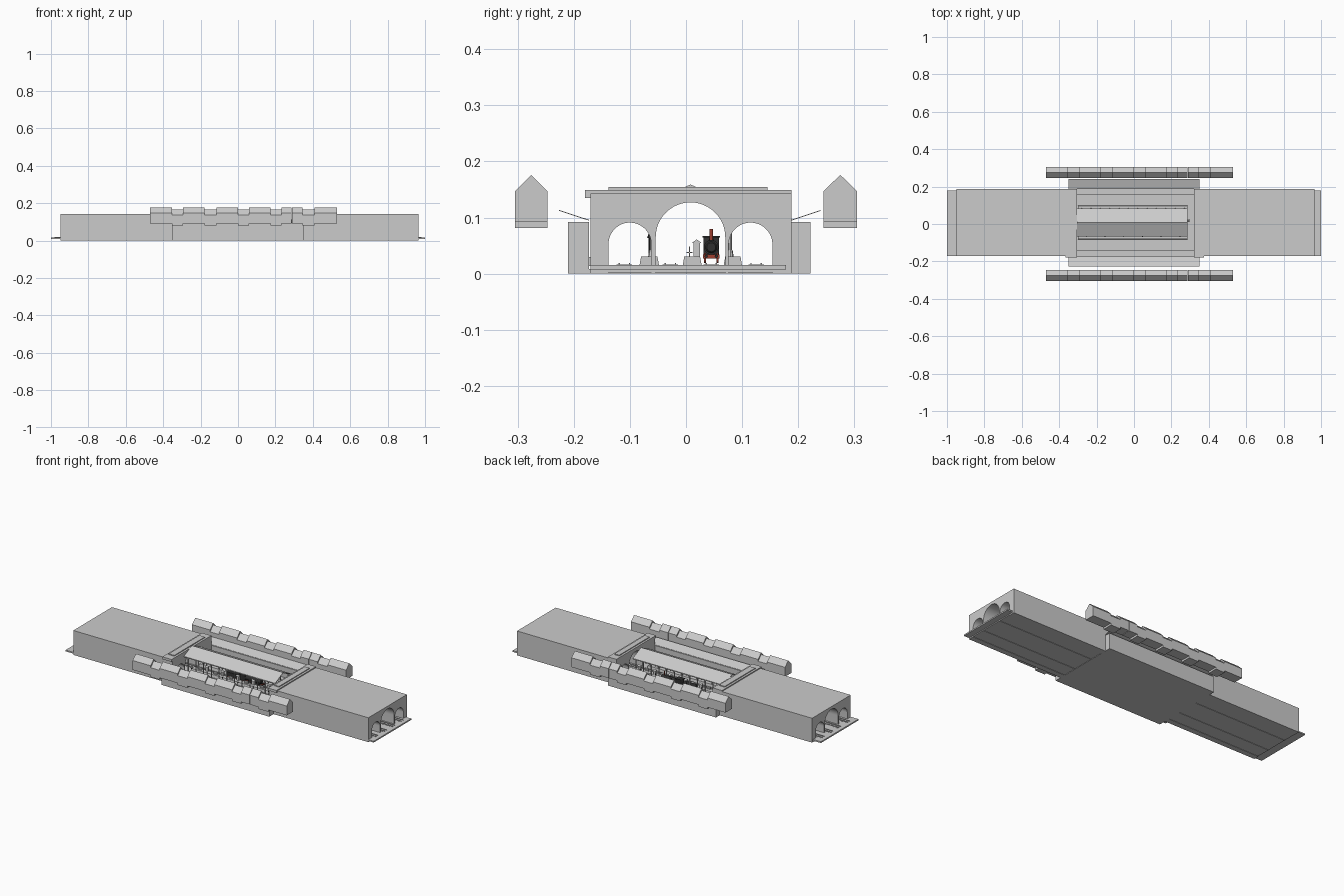
import bpy, bmesh, math
from mathutils import Matrix

if "Cube" in bpy.data.objects:
    bpy.data.objects.remove(bpy.data.objects["Cube"])

MID = 0.008  # station axis in y


def material(name, rgb):
    m = bpy.data.materials.new(name)
    m.diffuse_color = (*rgb, 1)
    m.use_nodes = True
    m.node_tree.nodes["Principled BSDF"].inputs["Base Color"].default_value = m.diffuse_color
    return m


BLACK = material("black_iron", (0.03, 0.03, 0.03))
RED = material("red_paint", (0.35, 0.05, 0.03))


def finish(name, bm, mat=None):
    bmesh.ops.recalc_face_normals(bm, faces=bm.faces)
    me = bpy.data.meshes.new(name)
    bm.to_mesh(me)
    bm.free()
    ob = bpy.data.objects.new(name, me)
    bpy.context.collection.objects.link(ob)
    if mat:
        me.materials.append(mat)
    return ob


def prism(name, profile, x0, x1, mat=None):
    """Extrude a (y, z) outline along x."""
    bm = bmesh.new()
    f = bm.faces.new([bm.verts.new((x0, y, z)) for y, z in profile])
    ext = bmesh.ops.extrude_face_region(bm, geom=[f])
    vs = [v for v in ext["geom"] if isinstance(v, bmesh.types.BMVert)]
    bmesh.ops.translate(bm, verts=vs, vec=(x1 - x0, 0, 0))
    return finish(name, bm, mat)


def box(name, x0, x1, y0, y1, z0, z1, mat=None):
    return prism(name, [(y0, z0), (y1, z0), (y1, z1), (y0, z1)], x0, x1, mat)


def cyl(name, loc, r1, r2, depth, axis="Z", n=12, mat=None):
    bm = bmesh.new()
    rot = {"Z": Matrix(), "X": Matrix.Rotation(math.pi / 2, 4, "Y"),
           "Y": Matrix.Rotation(math.pi / 2, 4, "X")}[axis]
    bmesh.ops.create_cone(bm, cap_ends=True, segments=n, radius1=r1, radius2=r2,
                          depth=depth, matrix=Matrix.Translation(loc) @ rot)
    return finish(name, bm, mat)


def arch(yc, r, spring, n=24):
    pts = [(yc - r * math.cos(math.pi * i / n), spring + r * math.sin(math.pi * i / n))
           for i in range(n + 1)]
    return [(yc - r, 0)] + pts + [(yc + r, 0)]


# tunnels with three barrel vaults
comb = [(-0.17, 0)] + arch(-0.1, 0.038, 0.053) + arch(MID, 0.062, 0.065) \
    + arch(0.115, 0.039, 0.052) + [(0.188, 0), (0.188, 0.143), (-0.17, 0.143)]
prism("tunnel_left", comb, -0.95, -0.305)
prism("tunnel_right", comb, 0.32, 0.965)

# ground slabs
box("ground_plate", -1, 1, -0.17, 0.178, 0.007, 0.015)
box("tunnel_foundation", -0.95, 0.965, -0.17, 0.188, 0.002, 0.008)
box("station_foundation", -0.35, 0.35, -0.21, 0.222, 0, 0.008)

# portal cornices above both tunnel mouths
for side, x0, x1 in (("left", -0.365, -0.305), ("right", 0.32, 0.375)):
    box("cornice_" + side, x0, x1, -0.18, 0.188, 0.135, 0.149)
    box("cornice_step_" + side, x0 + 0.012, x1 - 0.012, -0.138, 0.145, 0.149, 0.154)

# thin gabled roof over the central hall
prism("hall_roof", [(-0.066, 0.124), (MID, 0.159), (0.084, 0.124), (0.084, 0.120),
                    (MID, 0.155), (-0.066, 0.120)], -0.305, 0.287)

# side buildings and outward-rising canopies
for s, inner, outer, tip in ((-1, -0.173, -0.21, -0.226), (1, 0.188, 0.222, 0.24)):
    tag = "front" if s < 0 else "back"
    box("side_building_" + tag, -0.35, 0.35, min(inner, outer), max(inner, outer), 0.006, 0.092)
    prism("canopy_" + tag, [(inner, 0.0945), (tip, 0.112), (tip, 0.1135), (inner, 0.096)],
          -0.35, 0.35)
    # outer platform along the wall
    edge = -0.14 if s < 0 else 0.157
    box("outer_platform_" + tag, -0.305, 0.32, min(inner, edge), max(inner, edge), 0.014, 0.03)

# island platforms with stepped plinth
for i, (y0, y1) in enumerate(((-0.083, -0.048), (-0.006, 0.028), (0.067, 0.1))):
    prism(f"platform_{i}", [(y0, 0.014), (y0 + 0.003, 0.031), (y1 - 0.003, 0.031), (y1, 0.014)],
          -0.3, 0.285)

# columns carrying the hall roof, each with a lamp beside it
for row, y in (("front", -0.0615), ("back", 0.079)):
    for i in range(12):
        x = -0.28 + i * 0.05
        cyl(f"column_{row}_{i}", (x, y, 0.077), 0.003, 0.003, 0.094, n=8)
        cyl(f"column_base_{row}_{i}", (x, y, 0.036), 0.006, 0.004, 0.012, n=8)
    for i in range(6):
        x = -0.255 + i * 0.1
        cyl(f"lamp_post_{row}_{i}", (x, y - 0.004, 0.048), 0.0012, 0.0012, 0.036, n=6, mat=BLACK)
        cyl(f"lamp_{row}_{i}", (x, y - 0.004, 0.067), 0.004, 0.0015, 0.007, n=6, mat=BLACK)
for row, z in (("front", -0.0615), ("back", 0.079)):
    box("roof_beam_" + row, -0.3, 0.285, z - 0.003, z + 0.003, 0.118, 0.124)

# benches and kiosks on the middle platform
for i in range(6):
    x = -0.25 + i * 0.1
    box(f"bench_seat_{i}", x - 0.012, x + 0.012, 0.001, 0.012, 0.037, 0.039)
    box(f"bench_back_{i}", x - 0.012, x + 0.012, 0.005, 0.007, 0.031, 0.048)
    box(f"kiosk_{i}", x + 0.03, x + 0.045, 0.013, 0.025, 0.031, 0.055)
    prism(f"kiosk_roof_{i}", [(0.011, 0.055), (0.027, 0.055), (0.019, 0.061)], x + 0.028, x + 0.047)

# tracks: rails and sleepers
for t, yc in enumerate((-0.11, -0.028, 0.045, 0.125)):
    for k in (-1, 1):
        y = yc + k * 0.009
        box(f"rail_{t}_{k}", -0.98, 0.98, y - 0.001, y + 0.001, 0.016, 0.019)
    bm = bmesh.new()
    for i in range(80):
        bmesh.ops.create_cube(bm, size=1, matrix=Matrix.Translation((-0.97 + i * 0.0245, yc, 0.0155))
                              @ Matrix.Diagonal((0.006, 0.028, 0.002, 1)))
    finish(f"sleepers_{t}", bm)

# steam locomotive and tender
TY = 0.045
cyl("boiler", (0.072, TY, 0.047), 0.013, 0.013, 0.1, "X", 20, BLACK)
cyl("smokebox_door", (0.123, TY, 0.047), 0.011, 0.008, 0.004, "X", 20, BLACK)
cyl("chimney", (0.108, TY, 0.069), 0.0028, 0.0035, 0.022, n=12, mat=RED)
cyl("steam_dome", (0.07, TY, 0.061), 0.005, 0.003, 0.008, n=12, mat=BLACK)
box("engine_frame", -0.01, 0.126, TY - 0.014, TY + 0.014, 0.029, 0.034, BLACK)
box("buffer_beam", 0.124, 0.129, TY - 0.015, TY + 0.015, 0.027, 0.034, RED)
box("cab", -0.01, 0.024, TY - 0.014, TY + 0.014, 0.03, 0.064, BLACK)
box("cab_roof", -0.014, 0.028, TY - 0.016, TY + 0.016, 0.064, 0.067, BLACK)
box("tender", -0.1, -0.018, TY - 0.014, TY + 0.014, 0.03, 0.053, BLACK)
box("coupling", -0.02, -0.008, TY - 0.003, TY + 0.003, 0.029, 0.032, BLACK)
for k in (-1, 1):
    for i, (x, r) in enumerate(((-0.085, .006), (-0.06, .006), (-0.035, .006), (0.01, .009),
                                (0.032, .009), (0.054, .009), (0.085, .006), (0.105, .006))):
        cyl(f"wheel_{k}_{i}", (x, TY + k * 0.011, 0.019 + r), r, r, 0.003, "Y", 16, RED)
    cyl(f"buffer_{k}", (0.132, TY + k * 0.009, 0.031), 0.003, 0.003, 0.006, "X", 8, BLACK)

# terraces of gabled houses, alternately high (drop 0) and low (drop 1)
houses = [(-0.47, -0.353, 0), (-0.353, -0.295, 1), (-0.295, -0.178, 0), (-0.178, -0.115, 1),
          (-0.115, 0, 0), (0, 0.06, 1), (0.06, 0.175, 0), (0.175, 0.233, 1), (0.233, 0.287, 0),
          (0.29, 0.345, 0), (0.345, 0.41, 1), (0.41, 0.47, 0), (0.47, 0.53, 0)]
for tag, y0, y1 in (("front", -0.305, -0.247), ("back", 0.245, 0.305)):
    for i, (x0, x1, drop) in enumerate(houses):
        d = drop * 0.011
        prism(f"house_{tag}_{i}", [(y0, 0.092 - d), (y1, 0.092 - d), (y1, 0.147 - d),
              ((y0 + y1) / 2, 0.176 - d), (y0, 0.147 - d)], x0, x1)

for ob in bpy.data.objects:
    if ob.name.startswith(("boiler", "chimney", "wheel", "steam", "tunnel")):
        bpy.ops.object.select_all(action="DESELECT")
        ob.select_set(True)
        bpy.context.view_layer.objects.active = ob
        bpy.ops.object.shade_smooth_by_angle(angle=math.radians(30))
